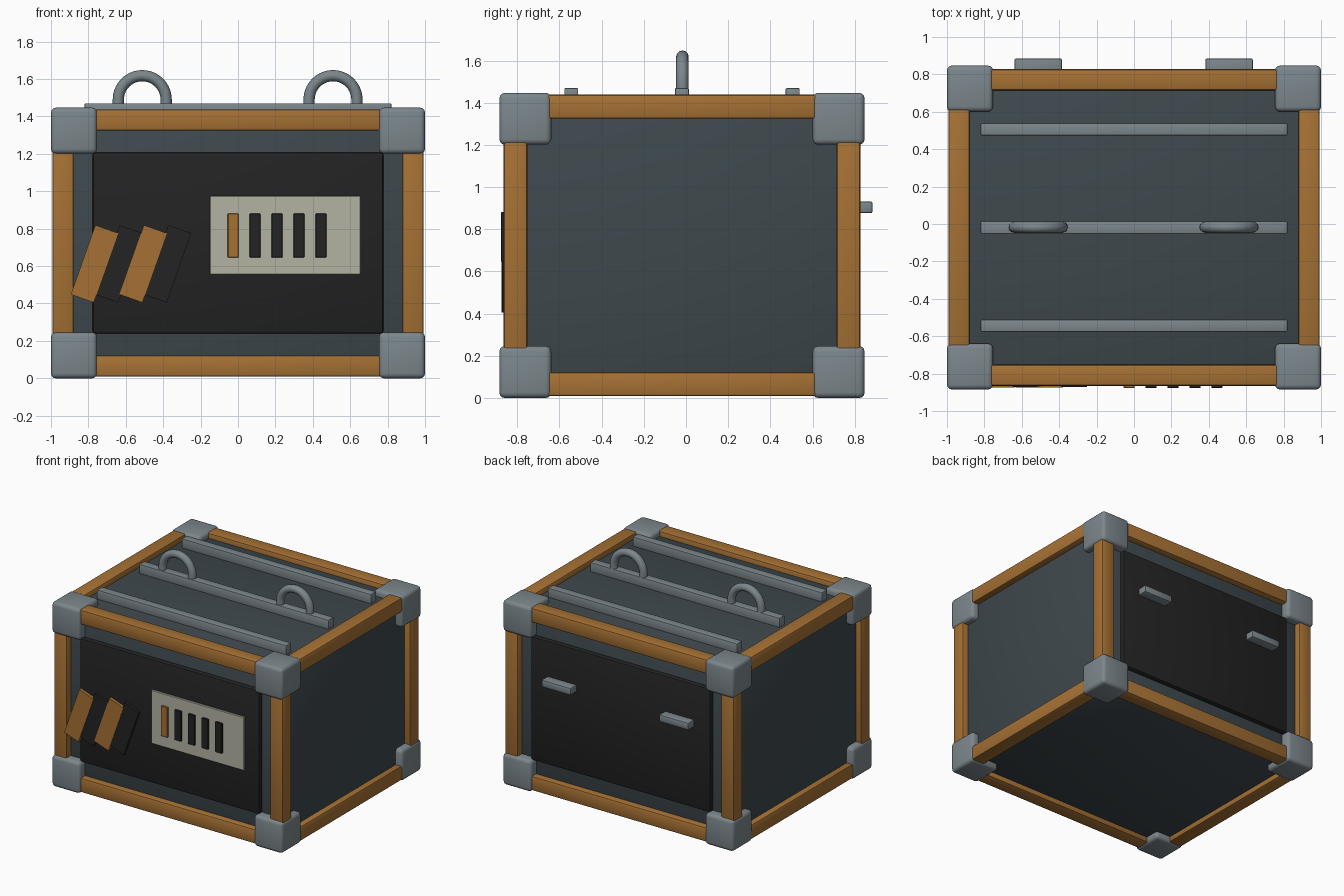
import bpy, math
from mathutils import Matrix, Vector

if "Cube" in bpy.data.objects:
    bpy.data.objects.remove(bpy.data.objects["Cube"])


def srgb(r, g, b):
    lin = lambda c: ((c / 255 + 0.055) / 1.055) ** 2.4 if c > 10 else c / 255 / 12.92
    return (lin(r), lin(g), lin(b), 1.0)


def material(name, rgb):
    m = bpy.data.materials.new(name)
    m.diffuse_color = srgb(*rgb)
    m.use_nodes = True
    m.node_tree.nodes["Principled BSDF"].inputs["Base Color"].default_value = m.diffuse_color
    return m


SLATE = material("slate", (62, 72, 77))
ORANGE = material("orange", (166, 113, 52))
STEEL = material("steel grey", (124, 135, 140))
BLACK = material("black", (35, 35, 35))
CREAM = material("cream", (178, 178, 162))

YC = -0.019      # depth centre of the crate
ZC = 0.7235      # height centre of the crate


def box(name, centre, size, mat, bevel=0.0, segments=2, tilt=0.0):
    """Bevelled box, optionally tilted in the front plane."""
    bpy.ops.mesh.primitive_cube_add(size=1)
    ob = bpy.context.object
    ob.name = name
    ob.data.transform(Matrix.Diagonal((*size, 1)))
    ob.data.materials.append(mat)
    ob.location = centre
    ob.rotation_euler.y = tilt
    if bevel:
        mod = ob.modifiers.new("bevel", 'BEVEL')
        mod.width = bevel
        mod.segments = segments
        bpy.ops.object.modifier_apply(modifier=mod.name)
        bpy.ops.object.shade_smooth_by_angle(angle=math.radians(35))
    return ob


def lifting_hoop(name, x):
    """Half ring with short legs, swept as a round tube."""
    major, minor, sides, zc = 0.128, 0.03, 12, 1.49
    path = [(major, 1.43, 0.0)]
    path += [(major * math.cos(a), zc + major * math.sin(a), a)
             for a in (math.pi * i / 20 for i in range(21))]
    path.append((-major, 1.43, math.pi))
    verts, faces = [], []
    for px, pz, a in path:
        out = Vector((math.cos(a), 0, math.sin(a)))
        for j in range(sides):
            t = 2 * math.pi * j / sides
            verts.append(Vector((x + px, YC + 0.002, pz))
                         + out * minor * math.cos(t)
                         + Vector((0, minor * math.sin(t), 0)))
    for i in range(len(path) - 1):
        for j in range(sides):
            k = (j + 1) % sides
            faces.append((i * sides + j, i * sides + k,
                          (i + 1) * sides + k, (i + 1) * sides + j))
    faces.append(tuple(reversed(range(sides))))
    faces.append(tuple(range(len(verts) - sides, len(verts))))
    me = bpy.data.meshes.new(name)
    me.from_pydata(verts, [], faces)
    me.materials.append(STEEL)
    ob = bpy.data.objects.new(name, me)
    bpy.context.collection.objects.link(ob)
    bpy.ops.object.select_all(action='DESELECT')
    bpy.context.view_layer.objects.active = ob
    ob.select_set(True)
    bpy.ops.object.shade_smooth_by_angle(angle=math.radians(40))


# Main container
box("crate_body", (0, YC, ZC), (1.89, 1.59, 1.35), SLATE, 0.01)

# Edge rails along the three axes
W = 0.114
RX, RY, RZ = 0.936, 0.79, 0.658
for a in (-1, 1):
    for b in (-1, 1):
        box("width_rail", (0, YC + a * RY, ZC + b * RZ), (1.75, W, W), ORANGE, 0.014)
        box("depth_rail", (a * RX, YC, ZC + b * RZ), (W, 1.5, W), ORANGE, 0.014)
        box("corner_post", (a * RX, YC + b * RY, ZC), (W, W, 1.22), ORANGE, 0.014)
        # Corner guards
        for c in (-1, 1):
            box("corner_guard", (a * 0.877, YC + b * 0.743, ZC + c * 0.6005),
                (0.246, 0.246, 0.246), STEEL, 0.026, 3)

# Front and back panels
for s in (-1, 1):
    box("end_panel", (0, YC + s * 0.80, ZC), (1.555, 0.064, 0.97), BLACK, 0.016)

# Lid strips
for i in (-1, 0, 1):
    box("lid_strip", (0, YC + i * 0.525, 1.43), (1.64, 0.066, 0.08), STEEL, 0.006)

for s in (-1, 1):
    # Lifting hoops on the middle strip
    lifting_hoop("lifting_hoop", s * 0.51 - 0.002)
    # Grips on the back panel
    box("back_grip", (s * 0.51 - 0.002, 0.84, 0.904), (0.254, 0.09, 0.056), STEEL, 0.009)

# Warning stripes, each orange one lapping over a black one
for i in range(4):
    orange = i % 2 == 0
    front = -0.875 if orange else -0.872
    box("warning_stripe", (-0.767 + 0.13 * i, (front - 0.848) / 2, 0.612),
        (0.13, -0.848 - front, 0.393), ORANGE if orange else BLACK,
        tilt=math.radians(19.5))

# Label plate and its row of bars
box("label_plate", (0.2525, -0.853, 0.765), (0.805, 0.02, 0.42), CREAM, 0.004, 1)
for i in range(5):
    box("indicator_bar", (-0.026 + 0.1173 * i, -0.868, 0.763), (0.058, 0.02, 0.236),
        BLACK if i else ORANGE, 0.003, 1)
